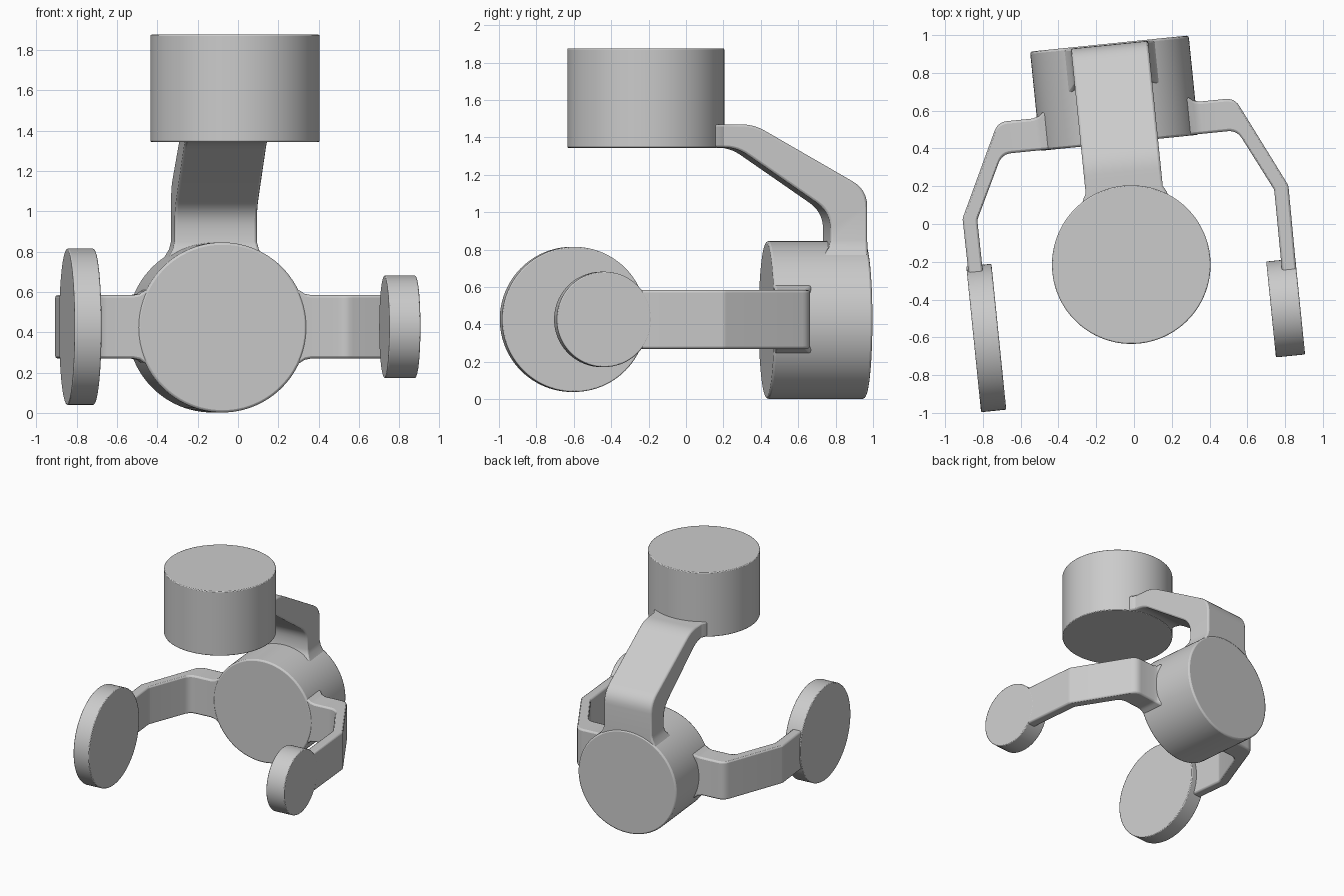
import bpy, bmesh, math
from mathutils import Matrix, Vector

cube = bpy.data.objects.get("Cube")
if cube:
    bpy.data.objects.remove(cube, do_unlink=True)

grey = bpy.data.materials.new("light grey")
grey.use_nodes = True
grey.diffuse_color = (0.6, 0.6, 0.6, 1)
grey.node_tree.nodes["Principled BSDF"].inputs["Base Color"].default_value = (0.6, 0.6, 0.6, 1)

# The whole rig is turned slightly; its origin is the front centre of the rear motor
FRAME = Matrix.Translation((-0.077, 0.43, 0)) @ Matrix.Rotation(math.radians(5.8), 4, 'Z')
MID = 0.427


def finish(bm, name, bevel):
    bmesh.ops.recalc_face_normals(bm, faces=bm.faces)
    mesh = bpy.data.meshes.new(name)
    bm.to_mesh(mesh)
    bm.free()
    mesh.materials.append(grey)
    obj = bpy.data.objects.new(name, mesh)
    bpy.context.collection.objects.link(obj)
    obj.matrix_world = FRAME
    mod = obj.modifiers.new("soft edges", 'BEVEL')
    mod.width, mod.segments = bevel, 2
    mod.limit_method, mod.angle_limit = 'ANGLE', math.radians(50)
    bpy.ops.object.select_all(action='DESELECT')
    obj.select_set(True)
    bpy.context.view_layer.objects.active = obj
    bpy.ops.object.shade_smooth_by_angle(angle=math.radians(25))


def drum(name, centre, radius, depth, axis, bevel=0.006):
    bm = bmesh.new()
    turn = Vector((0, 0, 1)).rotation_difference(Vector(axis)).to_matrix().to_4x4()
    bmesh.ops.create_cone(bm, cap_ends=True, segments=96, radius1=radius, radius2=radius,
                          depth=depth, matrix=Matrix.Translation(centre) @ turn)
    finish(bm, name, bevel)


def round_path(points, radii, steps=6):
    """Replace each corner that has a radius by a smooth curve."""
    pts = [Vector(p) for p in points]
    path = []
    for i, (p, r) in enumerate(zip(pts, radii)):
        if not r:
            path.append(p)
            continue
        a = p + (pts[i - 1] - p).normalized() * r
        b = p + (pts[i + 1] - p).normalized() * r
        for k in range(steps + 1):
            t = k / steps
            path.append(a * (1 - t) ** 2 + p * 2 * t * (1 - t) + b * t * t)
    return path


def arm(name, stations, place, steps=6):
    """Bar lofted through stations of (outer point, inner point, half width, radius)."""
    outer, inner, widths, radii = zip(*stations)
    half = [w for w, r in zip(widths, radii) for _ in range(steps + 1 if r else 1)]
    bm = bmesh.new()
    rings = []
    for o, i, w in zip(round_path(outer, radii), round_path(inner, radii), half):
        rings.append([bm.verts.new(place(p, s)) for p, s in ((o, -w), (o, w), (i, w), (i, -w))])
    for a, b in zip(rings, rings[1:]):
        for k in range(4):
            n = (k + 1) % 4
            bm.faces.new((a[k], a[n], b[n], b[k]))
    bm.faces.new(rings[0])
    bm.faces.new(rings[-1])
    finish(bm, name, 0.012)


# Motors and end discs
drum("rear_motor", (0, 0.264, 0.424), 0.422, 0.528, (0, 1, 0), 0.012)
drum("top_motor", (-0.003, -0.648, 1.61), 0.42, 0.532, (0, 0, 1))
drum("left_disc", (0.787, -0.959, MID), 0.255, 0.155, (1, 0, 0))
drum("right_disc", (-0.806, -0.957, MID), 0.388, 0.134, (1, 0, 0))

# Side arms, mirrored, flaring where they leave the rear motor
side = [
    ((0.33, 0.21), (0.33, 0.003), 0.20, 0),
    ((0.39, 0.20), (0.39, 0.003), 0.178, 0),
    ((0.41, 0.183), (0.41, 0.003), 0.164, 0),
    ((0.445, 0.174), (0.445, 0.003), 0.157, 0),
    ((0.63, 0.174), (0.625, 0.003), 0.157, 0.05),
    ((0.867, -0.315), (0.79, -0.33), 0.157, 0.012),
    ((0.863, -0.86), (0.787, -0.86), 0.157, 0),
]
for name, sign in (("left_arm", 1), ("right_arm", -1)):
    arm(name, side, lambda p, w, s=sign: (s * p.x, p.y, MID + w))

# Upper arm from the rear motor to the top motor
upper = [
    ((-0.36, 1.47), (-0.36, 1.346), 0.245, 0),
    ((-0.28, 1.47), (-0.28, 1.346), 0.222, 0),
    ((-0.25, 1.47), (-0.25, 1.346), 0.205, 0),
    ((-0.088, 1.47), (-0.178, 1.346), 0.205, 0.07),
    ((0.522, 1.12), (0.324, 1.0), 0.205, 0.09),
    ((0.522, 0.85), (0.324, 0.85), 0.205, 0),
    ((0.522, 0.81), (0.315, 0.81), 0.215, 0),
    ((0.522, 0.77), (0.285, 0.77), 0.24, 0),
    ((0.522, 0.70), (0.285, 0.70), 0.24, 0),
]
arm("upper_arm", upper, lambda p, w: (w, p.x, p.y))
